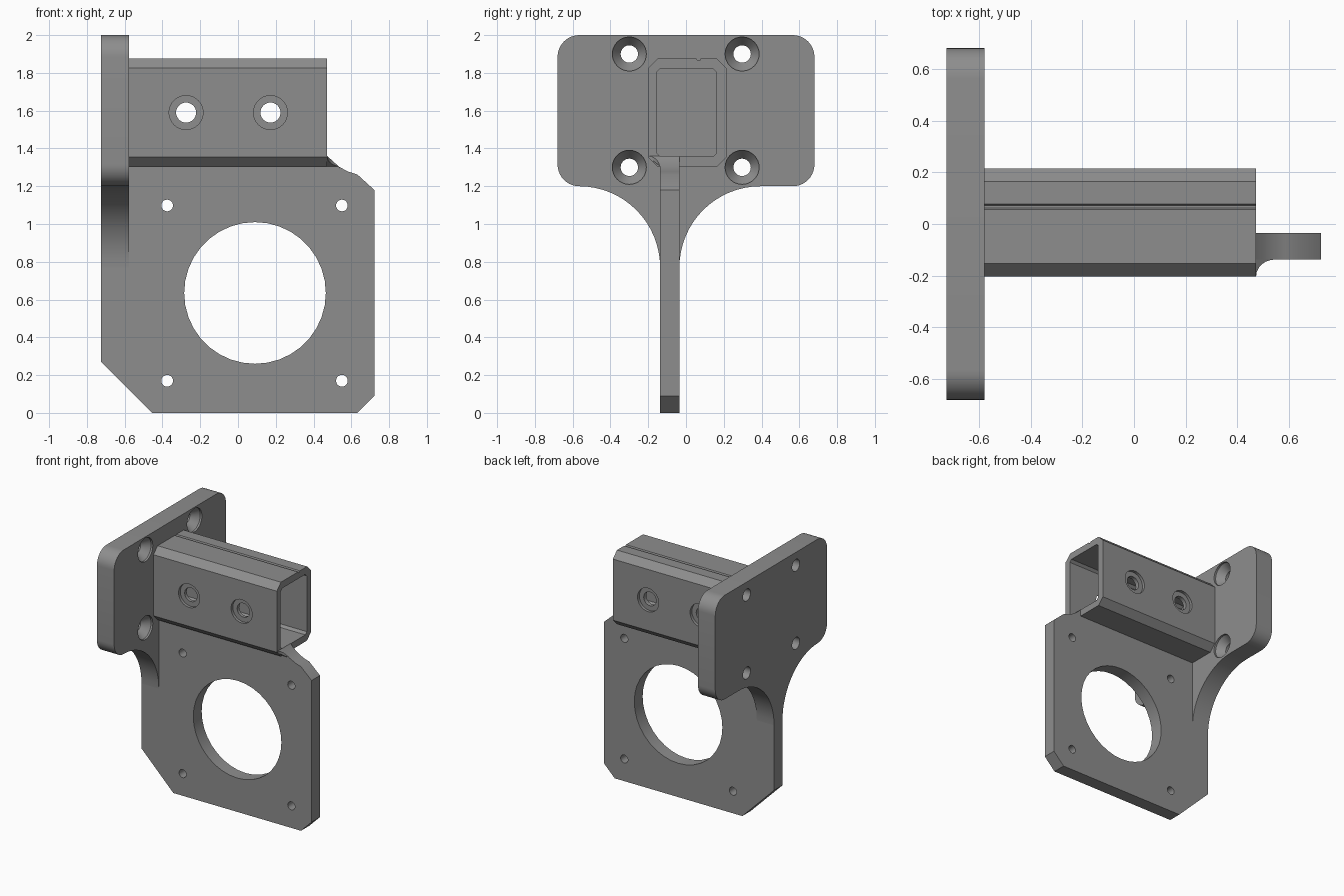
import bpy, bmesh, math
from mathutils import Vector

if "Cube" in bpy.data.objects:
    bpy.data.objects.remove(bpy.data.objects["Cube"])

grey = bpy.data.materials.new("matte grey")
grey.diffuse_color = (0.27, 0.27, 0.27, 1)
grey.use_nodes = True
grey.node_tree.nodes["Principled BSDF"].inputs["Base Color"].default_value = grey.diffuse_color


def finish(name, bm):
    bmesh.ops.recalc_face_normals(bm, faces=bm.faces)
    mesh = bpy.data.meshes.new(name)
    bm.to_mesh(mesh)
    bm.free()
    mesh.materials.append(grey)
    obj = bpy.data.objects.new(name, mesh)
    bpy.context.collection.objects.link(obj)
    return obj


def prism(name, pts, axis, a, b):
    """Extrude a closed profile: (x, z) along y, or (y, z) along x."""
    bm = bmesh.new()
    place = (lambda p, d: (d, p[0], p[1])) if axis == "x" else (lambda p, d: (p[0], d, p[1]))
    face = bm.faces.new([bm.verts.new(place(p, a)) for p in pts])
    side = bmesh.ops.extrude_face_region(bm, geom=[face])["geom"]
    shift = Vector(place((0, 0), b - a))
    bmesh.ops.translate(bm, vec=shift, verts=[v for v in side if isinstance(v, bmesh.types.BMVert)])
    return finish(name, bm)


def lathe(name, axis, u, w, rings, n=32):
    """Round cutter from (depth, radius) rings along x or y."""
    bm = bmesh.new()
    loops = []
    for d, r in rings:
        loop = []
        for i in range(n):
            t = 2 * math.pi * i / n
            p, q = u + r * math.cos(t), w + r * math.sin(t)
            loop.append(bm.verts.new((d, p, q) if axis == "x" else (p, d, q)))
        loops.append(loop)
    for lo, hi in zip(loops, loops[1:]):
        for i in range(n):
            j = (i + 1) % n
            bm.faces.new((lo[i], lo[j], hi[j], hi[i]))
    bm.faces.new(loops[0])
    bm.faces.new(loops[-1])
    return finish(name, bm)


def cut(obj, cutters):
    """Subtract the cutters, apply, and remove them."""
    for c in cutters:
        m = obj.modifiers.new("cut", "BOOLEAN")
        m.operation, m.solver, m.object = "DIFFERENCE", "EXACT", c
    dg = bpy.context.evaluated_depsgraph_get()
    mesh = bpy.data.meshes.new_from_object(obj.evaluated_get(dg))
    obj.modifiers.clear()
    obj.data = mesh
    for c in cutters:
        bpy.data.objects.remove(c)


def arc(cy, cz, r, a0, a1, n=10):
    return [(cy + r * math.cos(math.radians(a0 + (a1 - a0) * i / n)),
             cz + r * math.sin(math.radians(a0 + (a1 - a0) * i / n))) for i in range(n + 1)]


def chamfered(y0, y1, z0, z1, c):
    return [(y0 + c, z0), (y1 - c, z0), (y1, z0 + c), (y1, z1 - c),
            (y1 - c, z1), (y0 + c, z1), (y0, z1 - c), (y0, z0 + c)]


XL, XF = -0.725, -0.578          # flange back and front
YF, YB = -0.137, -0.035          # plate front and back
XE = 0.472                       # tube open end
ZT = 1.305                       # tube underside

# Mounting flange with rounded corners and a flared neck down to the plate
R, F = 0.115, 0.43
outline = (arc(YB + F, 1.2 - F, F, 180, 90, 16)
           + arc(0.68 - R, 1.2 + R, R, -90, 0)
           + arc(0.68 - R, 2 - R, R, 0, 90)
           + arc(-0.68 + R, 2 - R, R, 90, 180)
           + arc(-0.68 + R, 1.2 + R, R, 180, 270)
           + arc(YF - F, 1.2 - F, F, 90, 0, 16))
clean = [p for i, p in enumerate(outline)
         if math.dist(p, outline[i - 1]) > 0.004]
flange = prism("mounting_flange", clean, "x", XL, XF)
cut(flange, [lathe("screw_cutter", "x", y, z,
                   [(XL - 0.05, 0.046), (-0.65, 0.046), (XF - 0.015, 0.09), (XF + 0.05, 0.09)])
             for y in (-0.3, 0.297) for z in (1.3, 1.9)])

# Motor plate with trimmed corners, central opening and four screw holes
plate = prism("motor_plate",
              [(-0.455, 0), (0.632, 0), (0.722, 0.09), (0.722, 1.18), (0.632, 1.262),
               (0.585, 1.277), (0.54, 1.3), (0.5, 1.33), (XE, 1.36), (XE, ZT),
               (XF, ZT), (XF, 0.77), (XL, 0.77), (XL, 0.27)], "y", YF, YB)
through = lambda x, z, r, n: lathe("hole_cutter", "y", x, z, [(-0.3, r), (0.1, r)], n)
cut(plate, [through(0.09, 0.635, 0.375, 36)]
    + [through(x, z, 0.031, 20) for x in (-0.375, 0.55) for z in (0.17, 1.098)])

# Hollow chamfered tube with a fine groove along its top
profile = chamfered(-0.202, 0.215, ZT, 1.875, 0.05)
profile[5:5] = [(0.078, 1.875), (0.072, 1.865), (0.062, 1.865), (0.056, 1.875)]
tube = prism("square_tube", profile, "x", XF, XE)
bore = prism("bore_cutter", chamfered(-0.155, 0.162, 1.357, 1.822, 0.018), "x", XF - 0.1, XE + 0.1)
cutters = [bore]
for x in (-0.275, 0.172):
    cutters.append(lathe("bolt_cutter", "y", x, 1.59,
                         [(-0.3, 0.09), (-0.18, 0.09), (-0.18, 0.053),
                          (0.193, 0.053), (0.193, 0.09), (0.3, 0.09)]))
cut(tube, cutters)

# Small curved gusset blending the tube end into the plate
bm = bmesh.new()
rows = []
for i in range(7):
    t = math.radians(90 * i / 6)
    x = XE + 0.075 * (1 - math.cos(t))
    y = YF - 0.065 * (1 - math.sin(t)) 
    top = 1.36 - 0.9 * (x - XE)
    low = max(ZT, 0) + (YF - y) * 0.78
    low = min(low, top - 0.001)
    rows.append([bm.verts.new(p) for p in
                 ((x, y, top), (x, YF, top), (x, YF, min(ZT, top - 0.001)), (x, y, low))])
for a, b in zip(rows, rows[1:]):
    for i in range(4):
        j = (i + 1) % 4
        bm.faces.new((a[i], a[j], b[j], b[i]))
bm.faces.new(rows[0])
bm.faces.new(rows[-1])
bmesh.ops.remove_doubles(bm, verts=bm.verts, dist=0.0005)
finish("tube_gusset", bm)

# Smooth the curved surfaces while keeping edges crisp
for obj in bpy.context.collection.objects:
    bpy.ops.object.select_all(action="DESELECT")
    obj.select_set(True)
    bpy.context.view_layer.objects.active = obj
    bpy.ops.object.shade_smooth_by_angle(angle=math.radians(25))
